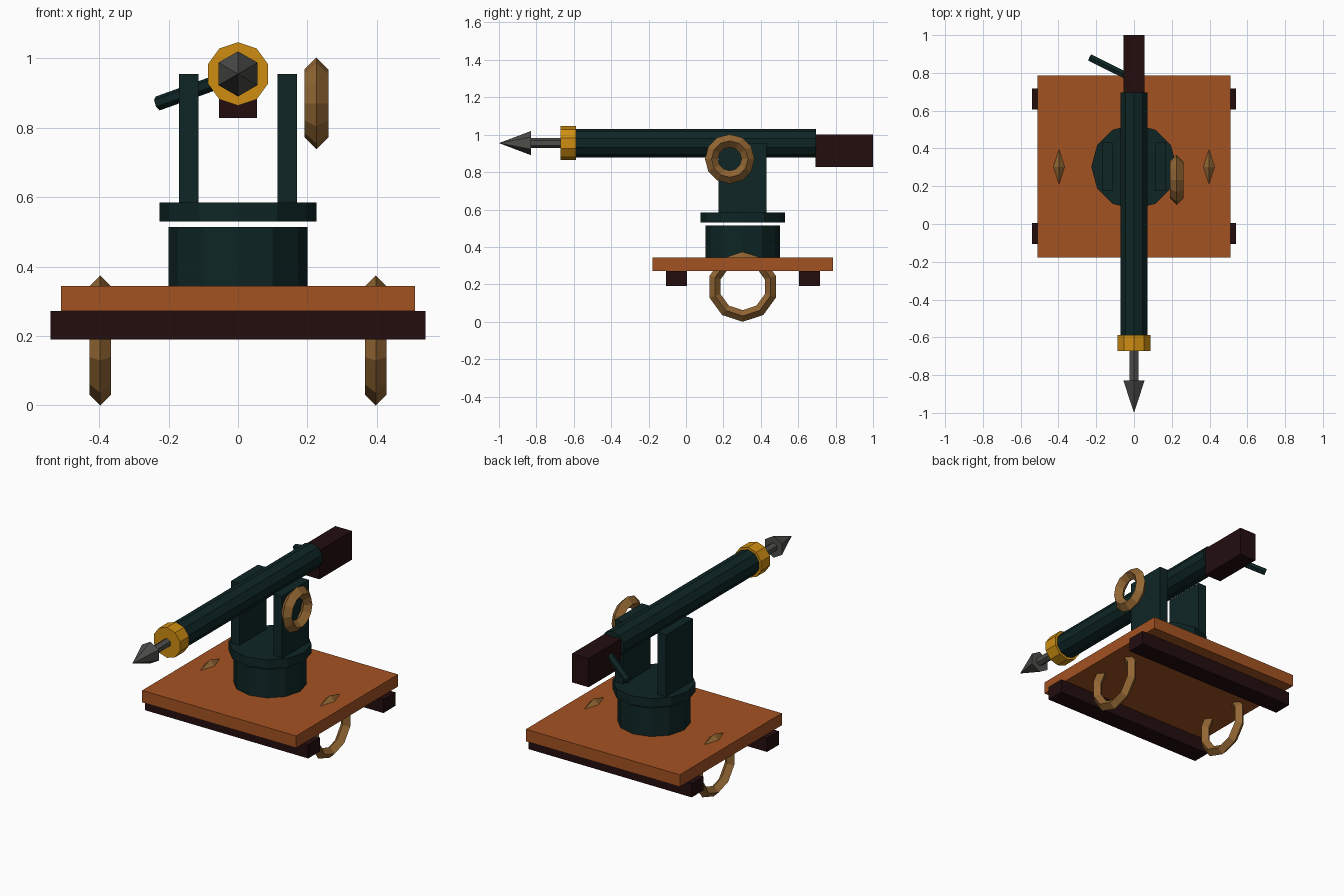
import bpy, bmesh, math
from mathutils import Matrix, Vector

if "Cube" in bpy.data.objects:
    bpy.data.objects.remove(bpy.data.objects["Cube"])


def mat(name, rgb):
    m = bpy.data.materials.new(name)
    m.diffuse_color = (*rgb, 1)
    m.use_nodes = True
    m.node_tree.nodes["Principled BSDF"].inputs["Base Color"].default_value = m.diffuse_color
    return m


ORANGE_WOOD = mat("orange_wood", (0.367, 0.084, 0.016))
DARK_WOOD = mat("dark_wood", (0.017, 0.004, 0.0045))
TEAL = mat("dark_teal_metal", (0.0045, 0.0185, 0.0185))
BRASS = mat("aged_brass", (0.29, 0.135, 0.034))
GOLD = mat("gold", (0.62, 0.27, 0.006))
GREY = mat("grey_iron", (0.075, 0.075, 0.07))


def finish(bm, name, m):
    me = bpy.data.meshes.new(name)
    bm.to_mesh(me)
    bm.free()
    me.materials.append(m)
    ob = bpy.data.objects.new(name, me)
    bpy.context.collection.objects.link(ob)
    return ob


def box(name, m, x, y, z):
    """Box from (min, max) ranges on each axis."""
    bm = bmesh.new()
    bmesh.ops.create_cube(bm, size=1)
    for v in bm.verts:
        v.co = [r[0] + (c + 0.5) * (r[1] - r[0]) for c, r in zip(v.co, (x, y, z))]
    return finish(bm, name, m)


def rod(name, m, a, b, r1, r2, sides):
    """Cylinder or cone from point a (radius r1) to point b (radius r2)."""
    a, b = Vector(a), Vector(b)
    d = b - a
    # keep one corner of the cross-section pointing up (or back, for vertical rods)
    up = Vector((0, 1, 0)) if abs(d.normalized().z) > 0.99 else Vector((0, 0, 1))
    zc = d.normalized()
    xc = up.cross(zc).normalized()
    yc = zc.cross(xc)
    rot = Matrix((xc, yc, zc)).transposed().to_4x4()
    bm = bmesh.new()
    bmesh.ops.create_cone(bm, cap_ends=True, segments=sides, radius1=r1, radius2=r2,
                          depth=d.length, matrix=Matrix.Translation((a + b) / 2) @ rot)
    if r2 == 0:
        bmesh.ops.remove_doubles(bm, verts=bm.verts, dist=1e-5)
    return finish(bm, name, m)


def ring(name, m, centre, major, minor, sides):
    """Upright ring facing x, with a diamond cross-section."""
    bpy.ops.mesh.primitive_torus_add(location=centre, rotation=(0, math.pi / 2, 0),
                                     major_segments=sides, minor_segments=4,
                                     major_radius=major, minor_radius=minor)
    ob = bpy.context.object
    ob.name = name
    ob.data.materials.append(m)
    return ob


CY = 0.303   # centre line of the mount
AX = 0.955   # height of the barrel axis

# Platform: board on two cross beams
box("platform_board", ORANGE_WOOD, (-0.51, 0.51), (-0.178, 0.787), (0.272, 0.344))
for side, y in (("front", -0.051), ("back", 0.661)):
    box(side + "_beam", DARK_WOOD, (-0.54, 0.54), (y - 0.056, y + 0.056), (0.19, 0.272))

# Carrying rings through the board
for side, s in (("left", -1), ("right", 1)):
    ring(side + "_carry_ring", BRASS, (s * 0.397, CY, 0.187), 0.156, 0.031, 10)

# Pedestal, turntable and fork
rod("pedestal", TEAL, (0, CY, 0.34), (0, CY, 0.514), 0.2, 0.2, 12)
rod("turntable", TEAL, (0, CY, 0.53), (0, CY, 0.584), 0.226, 0.226, 12)
for side, s in (("left", -1), ("right", 1)):
    box(side + "_fork_arm", TEAL, sorted((s * 0.114, s * 0.17)),
        (CY - 0.128, CY + 0.128), (0.57, 0.955))

# Barrel, muzzle collar and stock
rod("barrel", TEAL, (0, 0.695, AX), (0, -0.62, AX), 0.076, 0.076, 10)
rod("muzzle_collar", GOLD, (0, -0.587, AX), (0, -0.672, AX), 0.091, 0.091, 10)
box("stock", DARK_WOOD, (-0.055, 0.055), (0.692, 1.0), (0.828, 1.0))

# Harpoon
rod("harpoon_shaft", GREY, (0, -0.66, AX), (0, -0.84, AX), 0.026, 0.026, 6)
rod("harpoon_head", GREY, (0, -0.828, AX), (0, -1.0, AX), 0.065, 0, 6)

# Side lever and hand wheel
rod("side_lever", TEAL, (0, 0.765, 0.953), (-0.231, 0.88, 0.87), 0.021, 0.021, 6)
ring("hand_wheel", BRASS, (0.226, 0.234, 0.87), 0.0975, 0.035, 12)
